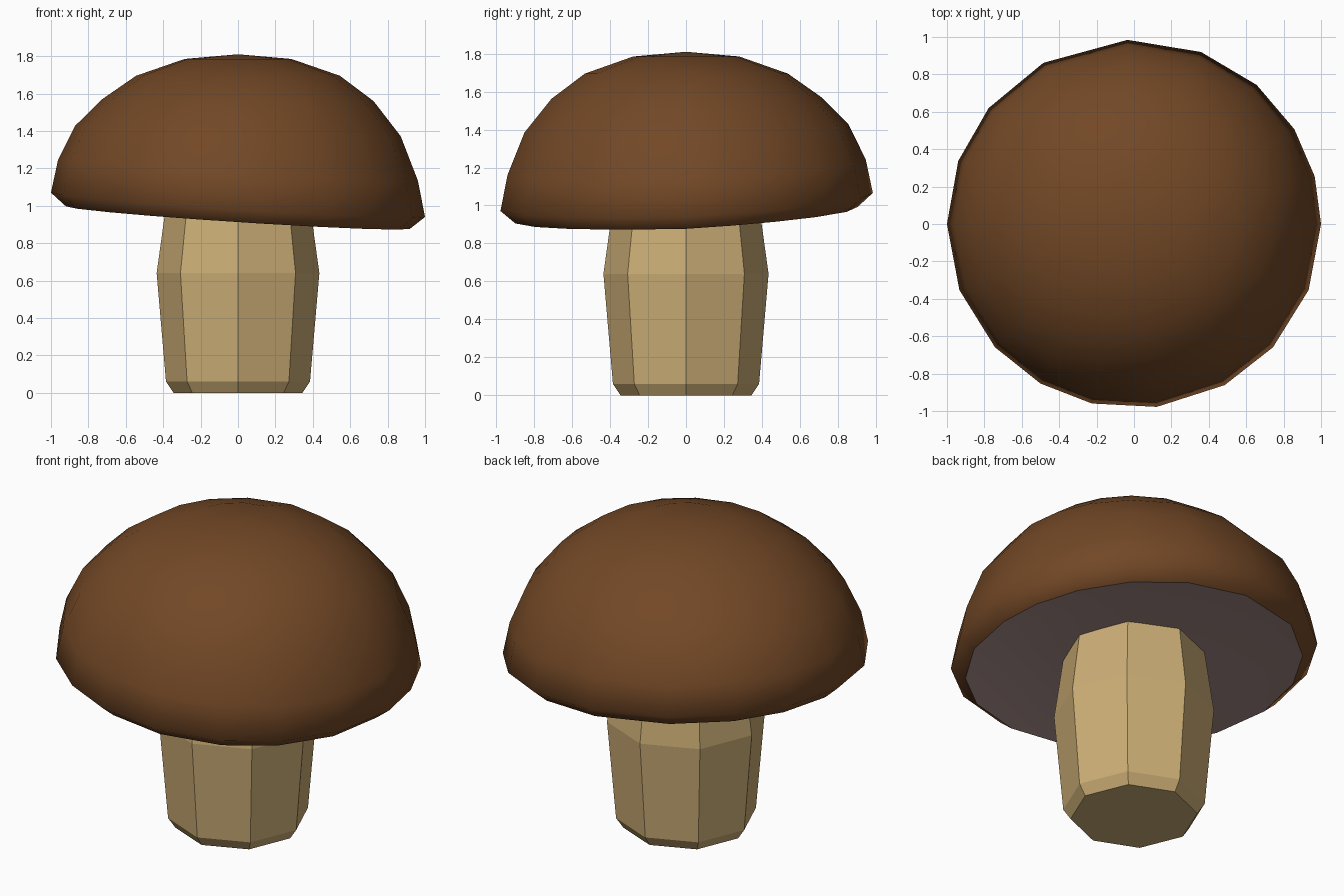
import bpy, bmesh
from math import cos, sin, radians

if "Cube" in bpy.data.objects:
    bpy.data.objects.remove(bpy.data.objects["Cube"])


def material(name, rgb):
    m = bpy.data.materials.new(name)
    m.diffuse_color = (*rgb, 1.0)
    m.use_nodes = True
    m.node_tree.nodes["Principled BSDF"].inputs["Base Color"].default_value = m.diffuse_color
    return m


brown = material("cap brown", (0.168, 0.064, 0.019))
tan = material("stem tan", (0.604, 0.423, 0.181))
gray = material("underside mauve gray", (0.38, 0.265, 0.25))


def bridge(bm, a, b, mat=0, smooth=False):
    n = len(a)
    for i in range(n):
        j = (i + 1) % n
        f = bm.faces.new((a[i], a[j], b[j], b[i]))
        f.material_index = mat
        f.smooth = smooth


def finish(bm, name, mats):
    bmesh.ops.recalc_face_normals(bm, faces=bm.faces)
    me = bpy.data.meshes.new(name)
    bm.to_mesh(me)
    bm.free()
    for m in mats:
        me.materials.append(m)
    ob = bpy.data.objects.new(name, me)
    bpy.context.collection.objects.link(ob)


# Stem: faceted octagonal barrel, corners on the axes
bm = bmesh.new()
rings = []
for r, z in [(0.345, 0), (0.385, 0.06), (0.435, 0.64), (0.385, 1.0), (0.37, 1.04)]:
    rings.append([bm.verts.new((r * cos(radians(45 * i)), r * sin(radians(45 * i)), z))
                  for i in range(8)])
for a, b in zip(rings, rings[1:]):
    bridge(bm, a, b)
bm.faces.new(rings[0][::-1])
bm.faces.new(rings[-1])
finish(bm, "stem", [tan])

# Cap: 18 uneven sides, rim tilted down to the front right, hollow underside
angles = [0, 15, 31, 49, 69, 92, 119, 141, 160, 180,
          201, 222, 240, 257, 277, 299, 318, 339]
# radius, height, tilt amount (underside centre up to the top)
profile = [(0.34, 1.0, 0.2), (0.74, 0.975, 0.75), (0.92, 0.937, 1.0), (1.0, 1.005, 1.0),
           (0.962, 1.19, 0.9), (0.87, 1.40, 0.5), (0.725, 1.565, 0.12),
           (0.545, 1.695, 0.0), (0.285, 1.785, 0.0)]
bm = bmesh.new()
rings = []
for r, z, w in profile:
    ring = []
    for d in angles:
        x, y = r * cos(radians(d)), 0.985 * r * sin(radians(d))
        tilt = -0.065 * x + (0.06 if y > 0 else 0.027) * y
        ring.append(bm.verts.new((x, y, z + w * tilt)))
    rings.append(ring)
for k, (a, b) in enumerate(zip(rings, rings[1:])):
    bridge(bm, a, b, 1 if k < 2 else 0, True)
for ring, z, mat in [(rings[0], 1.005, 1), (rings[-1], 1.81, 0)]:
    pole = bm.verts.new((0, 0, z))
    for i in range(len(ring)):
        f = bm.faces.new((ring[i], ring[(i + 1) % len(ring)], pole))
        f.material_index = mat
        f.smooth = True
# Crisp edge where the lip meets the underside
for e in bm.edges:
    if len({f.material_index for f in e.link_faces}) > 1:
        e.smooth = False
finish(bm, "cap", [brown, gray])
